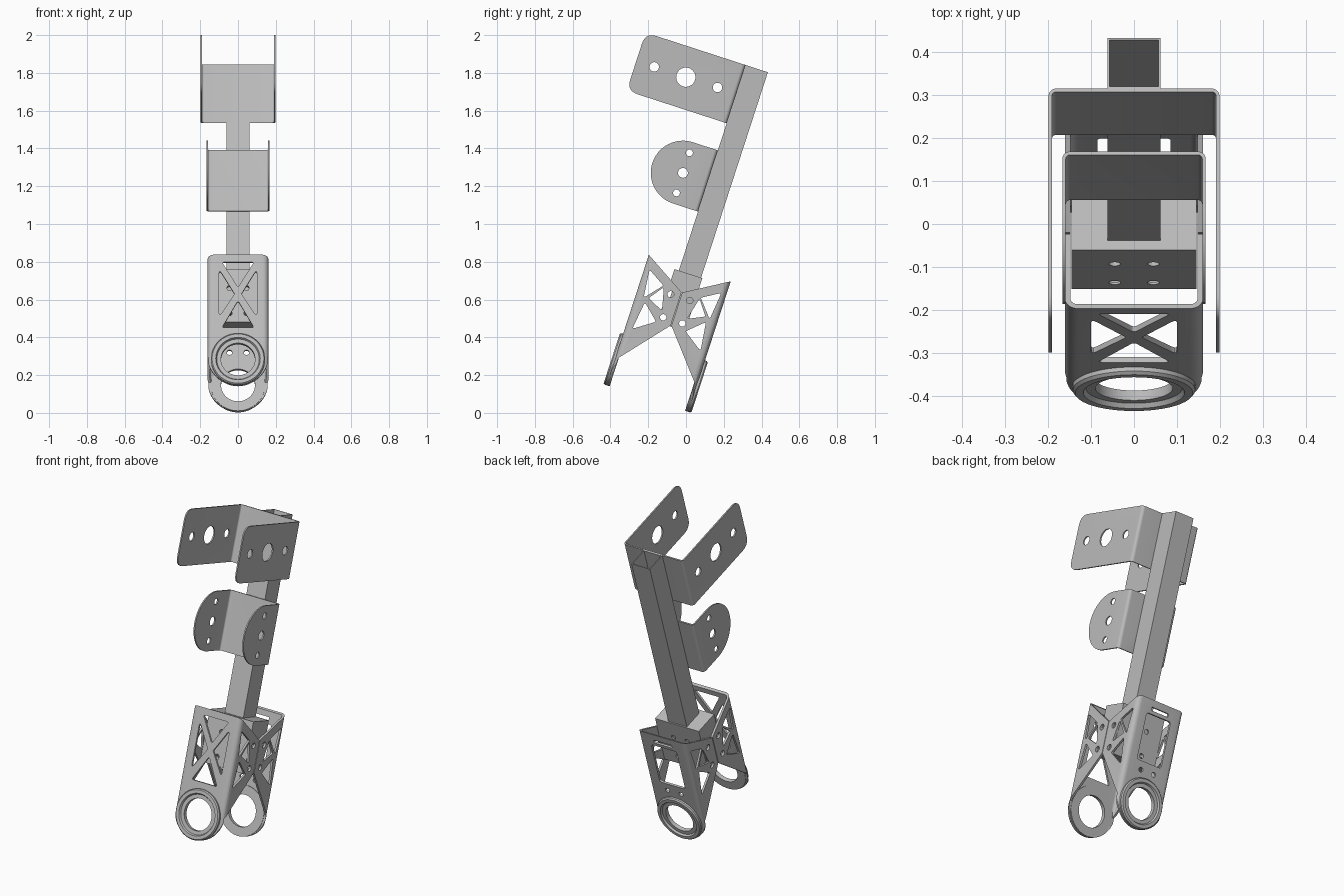
import bpy, bmesh, math
from mathutils import Matrix, Vector

if "Cube" in bpy.data.objects:
    bpy.data.objects.remove(bpy.data.objects["Cube"])

TILT = Matrix.Rotation(math.radians(-18), 4, 'X')   # whole arm leans back
MID = -0.218                                        # fork mirror plane

grey = bpy.data.materials.new("grey_metal")
grey.diffuse_color = (0.5, 0.5, 0.5, 1)
grey.use_nodes = True
grey.node_tree.nodes["Principled BSDF"].inputs["Base Color"].default_value = grey.diffuse_color


def circle(a, b, r, n=32):
    return [(a + r * math.cos(2 * math.pi * i / n), b + r * math.sin(2 * math.pi * i / n)) for i in range(n)]


def rounded(pts, r, n=5):
    """Round every corner of a polygon."""
    out = []
    for i, p in enumerate(pts):
        p = Vector(p)
        u = (Vector(pts[i - 1]) - p).normalized()
        v = (Vector(pts[(i + 1) % len(pts)]) - p).normalized()
        d = r / math.tan(u.angle(v) / 2)
        a, b = p + u * d, p + v * d
        for k in range(n + 1):
            t = k / n
            out.append(tuple(a * (1 - t) ** 2 + p * 2 * t * (1 - t) + b * t * t))
    return out


def rect(a0, a1, b0, b1):
    return [(a0, b0), (a1, b0), (a1, b1), (a0, b1)]


def prism(name, loops, axis, d0, d1):
    """Extrude flat loops along one axis; the loop plane is the other two axes."""
    bm = bmesh.new()
    for loop in loops:
        def co(p, d):
            return {'X': (d, p[0], p[1]), 'Y': (p[0], d, p[1]), 'Z': (p[0], p[1], d)}[axis]
        f = bm.faces.new([bm.verts.new(co(p, d0)) for p in loop])
        g = bmesh.ops.extrude_face_region(bm, geom=[f])
        shift = Vector(co((0, 0), d1 - d0))
        bmesh.ops.translate(bm, vec=shift, verts=[e for e in g['geom'] if isinstance(e, bmesh.types.BMVert)])
    bmesh.ops.recalc_face_normals(bm, faces=bm.faces)
    me = bpy.data.meshes.new(name)
    bm.to_mesh(me)
    bm.free()
    ob = bpy.data.objects.new(name, me)
    bpy.context.collection.objects.link(ob)
    return ob


def combine(ob, cutter, op='DIFFERENCE'):
    m = ob.modifiers.new("cut", 'BOOLEAN')
    m.operation, m.object, m.solver = op, cutter, 'EXACT'
    bpy.context.view_layer.objects.active = ob
    bpy.ops.object.modifier_apply(modifier=m.name)
    bpy.data.objects.remove(cutter)


def finish(ob, flip=False):
    if flip:
        ob.data.transform(Matrix.Translation((0, 2 * MID, 0)) @ Matrix.Scale(-1, 4, (0, 1, 0)))
        ob.data.flip_normals()
    ob.data.transform(TILT)
    ob.data.materials.clear()
    ob.data.materials.append(grey)
    bpy.ops.object.select_all(action='DESELECT')
    ob.select_set(True)
    bpy.context.view_layer.objects.active = ob
    bpy.ops.object.shade_smooth_by_angle(angle=math.radians(30))


def channel(name, half, y_base, y_end, t, r, z0, z1):
    """Bent sheet with a U section, open towards y_end."""
    s = 1 if y_end > y_base else -1

    def arc(h, y, rad):
        return [(h - rad + rad * math.sin(k * math.pi / 12), y + s * rad * (1 - math.cos(k * math.pi / 12)))
                for k in range(7)]
    outer = arc(half, y_base, r) + [(half, y_end)]
    inner = arc(half - t, y_base + s * t, r - t) + [(half - t, y_end)]
    right = outer + inner[::-1]
    # outer edge left to right, then inner edge back
    loop = [(-x, y) for x, y in outer[::-1]] + outer + inner[::-1] + [(-x, y) for x, y in inner]
    return prism(name, [loop], 'Z', z0, z1)


# Square hollow arm tube
tube = prism("arm_tube", [rect(-.062, .062, -.269, -.145)], 'Z', .50, 1.849)
combine(tube, prism("bore", [rect(-.057, .057, -.264, -.150)], 'Z', .45, 1.9))
finish(tube)

# Upper bracket: square tabs with rounded free corners
upper = channel("upper_bracket", .199, -.269, -.826, .008, .018, 1.525, 1.849)
tab = rect(-.269, -.45, 1.525, 1.849)
edge = rounded(rect(-.826, -.2, 1.525, 1.849), .062, 8)
edge = [p if p[0] < -.5 else (-.2, 1.525 if p[1] < 1.69 else 1.849) for p in edge]
edge = [p for i, p in enumerate(edge) if p != edge[i - 1]]
combine(upper, prism("outline", [edge], 'X', -.3, .3), 'INTERSECT')
combine(upper, prism("holes", [circle(-.55, 1.69, .051), circle(-.726, 1.69, .025), circle(-.374, 1.69, .025)],
                     'X', -.3, .3))
finish(upper)

# Lower bracket: half-round tabs
lower = channel("lower_bracket", .167, -.269, -.60, .008, .018, 1.033, 1.374)
edge = [(-.2, 1.374)] + [(-.408 - .1705 * math.sin(a * math.pi / 24), 1.2035 + .1705 * math.cos(a * math.pi / 24))
                         for a in range(25)] + [(-.2, 1.033)]
combine(lower, prism("outline", [edge], 'X', -.3, .3), 'INTERSECT')
combine(lower, prism("holes", [circle(-.408, 1.2035, .026), circle(-.408, 1.315, .018), circle(-.408, 1.092, .018)],
                     'X', -.3, .3))
finish(lower)

# Socket block that joins the tube to both forks
core = prism("socket_block", [rect(-.146, .146, -.293, -.138)], 'Z', .41, .705)
combine(core, prism("bore", [rect(-.062, .062, -.269, -.145)], 'Z', .48, .8))
combine(core, prism("side_screws", [circle(y, z, .017, 16) for y in (-.271, -.165) for z in (.444, .572)],
                    'X', -.3, .3))
combine(core, prism("face_screws", [circle(x, z, .014, 16) for x in (-.045, .045) for z in (.46, .60)],
                    'Y', -.4, 0))
finish(core)

# Forks: side outline, truss cutouts and face cutouts
SIDE = [(-.45, .738), (-.22, .60), (-.22, .415), (-.43, .166), (-.43, -.02), (-.45, -.02)]
TRUSS = [rounded(t, .007) for t in (
    [(-.418, .662), (-.322, .604), (-.402, .51)],
    [(-.388, .49), (-.300, .41), (-.408, .335)],
    [(-.317, .597), (-.376, .517), (-.288, .475)])]
SCREWS = [circle(-.271, .572, .017, 16), circle(-.271, .444, .017, 16)]
FRONT_FACE = [rounded(t, .008) for t in (
    [(-.085, .695), (.085, .695), (0, .555)],
    [(-.085, .33), (.085, .33), (0, .48)],
    [(-.10, .655), (-.10, .39), (-.018, .517)],
    [(.10, .655), (.10, .39), (.018, .517)])]
BACK_FACE = [rounded(rect(-.085, .085, .385, .655), .015), rounded(rect(-.06, .06, .675, .695), .006),
             circle(-.045, .335, .014, 16), circle(.045, .335, .014, 16)]
FACE_EDGE = [(.17, .8), (-.17, .8), (-.17, .17)] + [
    (-.1605 * math.cos(a * math.pi / 28), .17 - .1605 * math.sin(a * math.pi / 28)) for a in range(29)] + [(.17, .17)]


def fork(name, face_holes, flip):
    ob = channel(name, .161, -.446, -.21, .013, .03, -.01, .76)
    combine(ob, prism("side_edge", [SIDE], 'X', -.3, .3), 'INTERSECT')
    combine(ob, prism("face_edge", [FACE_EDGE], 'Y', -.6, 0), 'INTERSECT')
    combine(ob, prism("truss", TRUSS + SCREWS, 'X', -.3, .3))
    combine(ob, prism("face_cut", face_holes + [circle(0, .152, .10, 48)], 'Y', -.5, -.42))
    finish(ob, flip)


def ring(name, flip):
    """Stepped bearing ring, turned around the y axis."""
    section = [(.143, -.428), (.143, -.456), (.137, -.463), (.118, -.463), (.112, -.452), (.09, -.452), (.09, -.428)]
    n, m = 48, len(section)
    verts = [(r * math.cos(2 * math.pi * i / n), y, .152 + r * math.sin(2 * math.pi * i / n))
             for i in range(n) for r, y in section]
    faces = [(i * m + j, i * m + (j + 1) % m, (i + 1) % n * m + (j + 1) % m, (i + 1) % n * m + j)
             for i in range(n) for j in range(m)]
    me = bpy.data.meshes.new(name)
    me.from_pydata(verts, [], faces)
    bm = bmesh.new()
    bm.from_mesh(me)
    bmesh.ops.recalc_face_normals(bm, faces=bm.faces)
    bm.to_mesh(me)
    bm.free()
    ob = bpy.data.objects.new(name, me)
    bpy.context.collection.objects.link(ob)
    finish(ob, flip)


fork("front_fork", FRONT_FACE, False)
fork("back_fork", BACK_FACE, True)
ring("front_ring", False)
ring("back_ring", True)
